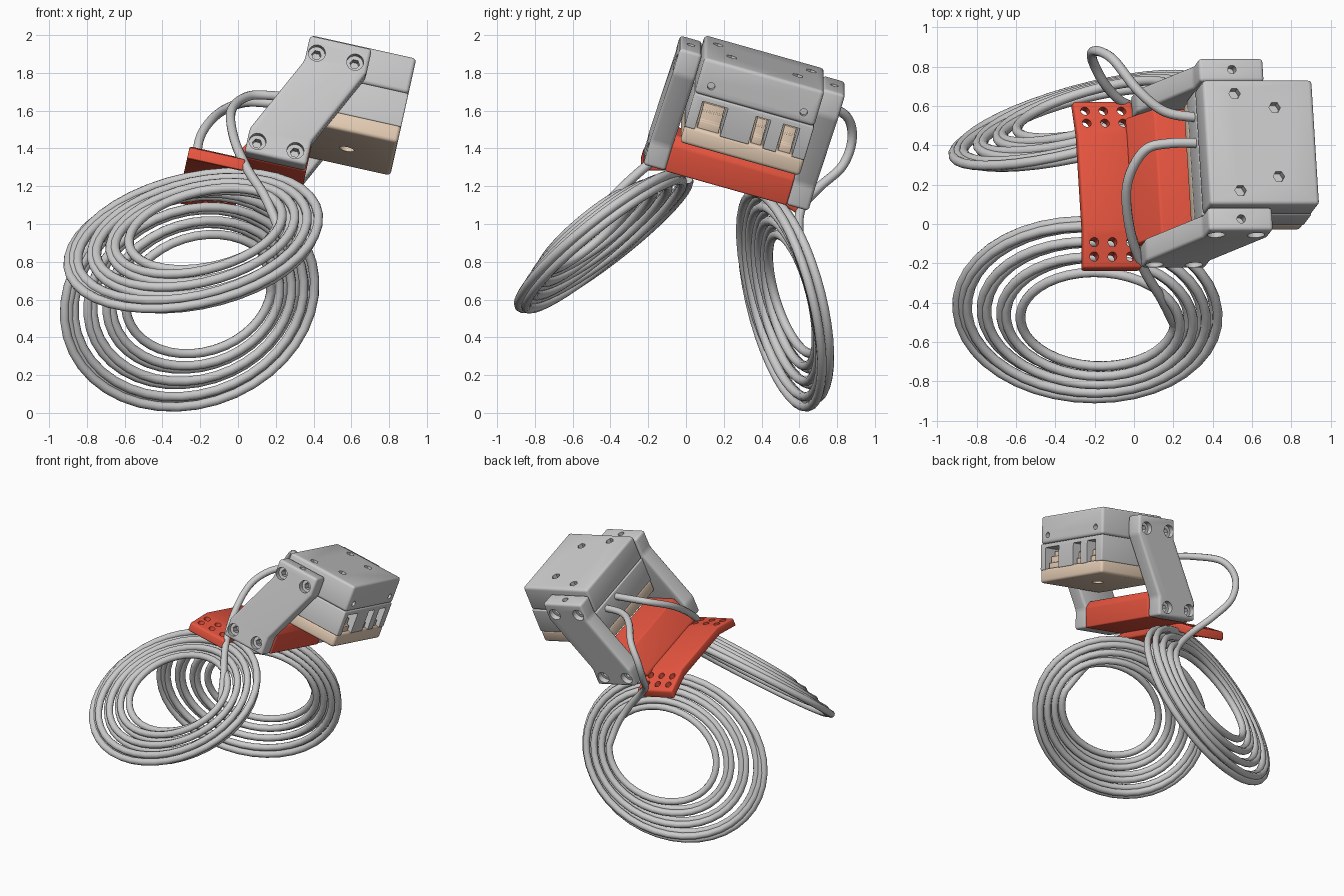
import bpy, bmesh, math
from mathutils import Vector, Matrix

if "Cube" in bpy.data.objects:
    bpy.data.objects.remove(bpy.data.objects["Cube"])

# Tilted frame of the whole assembly: local axes u (forward), w (sideways), v (up)
U = Vector((.976, 0, -.217)).normalized()
V = U.cross(Vector((-.06, .96, -.27))).normalized()
W = V.cross(U)
M = Matrix.Translation((.647, .417, 1.853)) @ Matrix((U, W, V)).transposed().to_4x4()


def material(name, rgb):
    m = bpy.data.materials.new(name)
    m.diffuse_color = (*rgb, 1)
    m.use_nodes = True
    m.node_tree.nodes["Principled BSDF"].inputs["Base Color"].default_value = m.diffuse_color
    return m


RED = material("red", (.80, .09, .05))
TAN = material("tan", (.80, .62, .47))


def place(axis, a, b, c):
    return ((c, a, b), (a, c, b), (a, b, c))[axis]


def add_prism(bm, pts, axis, lo, hi):
    lower = [bm.verts.new(place(axis, a, b, lo)) for a, b in pts]
    upper = [bm.verts.new(place(axis, a, b, hi)) for a, b in pts]
    bm.faces.new(lower)
    bm.faces.new(upper[::-1])
    n = len(pts)
    for i in range(n):
        j = (i + 1) % n
        bm.faces.new((lower[i], upper[i], upper[j], lower[j]))


def finish(name, bm, mat=None):
    bmesh.ops.recalc_face_normals(bm, faces=bm.faces)
    me = bpy.data.meshes.new(name)
    bm.to_mesh(me)
    bm.free()
    ob = bpy.data.objects.new(name, me)
    bpy.context.collection.objects.link(ob)
    ob.matrix_world = M
    if mat:
        me.materials.append(mat)
    return ob


def bake(ob):
    bpy.context.view_layer.update()
    dg = bpy.context.evaluated_depsgraph_get()
    me = bpy.data.meshes.new_from_object(ob.evaluated_get(dg))
    ob.modifiers.clear()
    ob.data = me
    for p in me.polygons:
        p.use_smooth = True
    me.set_sharp_from_angle(angle=math.radians(35))


def prism(name, pts, axis, lo, hi, mat=None, bevel=.015):
    bm = bmesh.new()
    add_prism(bm, pts, axis, lo, hi)
    ob = finish(name, bm, mat)
    if bevel:
        b = ob.modifiers.new("bevel", 'BEVEL')
        b.width, b.segments, b.limit_method, b.angle_limit = bevel, 3, 'ANGLE', math.radians(25)
    bake(ob)
    return ob


def rect(a0, a1, b0, b1):
    return [(a0, b0), (a1, b0), (a1, b1), (a0, b1)]


def circle(a, b, r, n=20):
    return [(a + r * math.cos(2 * math.pi * i / n), b + r * math.sin(2 * math.pi * i / n)) for i in range(n)]


def cut(ob, shapes, axis, lo, hi):
    bm = bmesh.new()
    for s in shapes:
        add_prism(bm, s, axis, lo, hi)
    cutter = finish("cutter", bm)
    cutter.hide_render = True
    mod = ob.modifiers.new("cut", 'BOOLEAN')
    mod.operation, mod.solver, mod.object = 'DIFFERENCE', 'EXACT', cutter
    bake(ob)
    bpy.data.objects.remove(cutter)


# Housing: cover, slotted lower shell and tan base
cover = prism("housing_cover", rect(-.285, .285, -.33, .33), 2, -.2, 0, bevel=.02)
cut(cover, [circle(u, s * w, .03, 6) for u, w in ((-.123, .256), (.081, .182)) for s in (-1, 1)], 2, -.05, .05)
cut(cover, [circle(s * .255, -.14, .02) for s in (-1, 1)], 0, .25, .35)
shell = prism("housing_shell", rect(-.285, .285, -.33, .33), 2, -.39, -.2, bevel=.008)
slots = ((-.275, -.135), (.02, .1), (.17, .26))
cut(shell, [rect(a, b, -.41, -.23) for a, b in slots], 0, .1, .35)
base = prism("housing_base", rect(-.285, .285, -.33, .33), 2, -.48, -.38, TAN, .02)
cut(base, [circle(.03, 0, .04)], 2, -.5, -.43)

# Tan connectors inside the slots
for i, (a, b) in enumerate(slots):
    prism(f"connector_{i}", [(.08, -.39), (.26, -.39), (.26, -.34), (.24, -.335), (.24, -.29),
                             (.21, -.285), (.21, -.25), (.08, -.25)], 1, a + .012, b - .012, TAN, .004)

# Two slanted side arms with counterbored bolt holes
arm = [(-.29, -.04), (.045, -.04), (.045, -.18), (-.16, -.61),
       (-.16, -.745), (-.495, -.745), (-.495, -.61), (-.29, -.18)]
bolts = ((-.235, -.13), (-.027, -.133), (-.44, -.676), (-.234, -.68))
for s, side in ((-1, "near"), (1, "far")):
    ob = prism(f"side_arm_{side}", arm, 1, *sorted((s * .333, s * .455)), bevel=.018)
    cut(ob, [circle(u, v, .045) for u, v in bolts], 1, *sorted((s * .415, s * .5)))
    cut(ob, [circle(u, v, .026, 6) for u, v in bolts], 1, *sorted((s * .36, s * .5)))
    cut(ob, [circle(-.12, s * .395, .022)], 2, -.1, 0)

# Red mounting block with a ramp, and the folded flange with cable holes
prism("mount_block", [(-.155, -.745), (-.155, -.6), (-.19, -.55), (-.42, -.55),
                      (-.53, -.72), (-.53, -.745)], 1, -.335, .335, RED, .01)
flange = prism("mount_flange", [(-.44, -.785), (-.25, -.725), (.25, -.725), (.44, -.785), (.44, -.85),
                                (.25, -.79), (-.25, -.79), (-.44, -.85)], 0, -.785, -.48, RED, .012)
cut(flange, [circle(u, s * w, .023, 14) for u in (-.73, -.635, -.54) for w in (.315, .385) for s in (-1, 1)],
    2, -.9, -.6)


def smooth_path(pts, steps=8):
    # Catmull-Rom through the given points
    out = []
    p = [pts[0]] + pts + [pts[-1]]
    for i in range(1, len(p) - 2):
        a, b, c, d = p[i - 1:i + 3]
        for k in range(steps):
            t = k / steps
            out.append(.5 * (2 * b + (c - a) * t + (2 * a - 5 * b + 4 * c - d) * t * t
                             + (3 * b - a - 3 * c + d) * t ** 3))
    return out


def cable(name, lead, inner, outer, P, Q):
    # Lead from the housing, then an oval spiral from inner to outer turn
    inner, outer, P, Q = map(Vector, (inner, outer, P, Q))
    N = P.cross(Q).normalized()
    turns, coil = 7.75, []
    for i in range(int(turns * 40) + 1):
        t = i / 40
        f = min(1, (t - .75 * math.sin(math.pi * t) / math.pi) / (turns - 1))
        th = 2 * math.pi * t + .1
        off = .025 * math.cos(math.pi * t) * N
        coil.append(inner.lerp(outer, f) + off + (.58 + .42 * f) * math.cos(th) * P
                    + (.54 + .46 * f) * math.sin(th) * Q)
    path = smooth_path([Vector(p) for p in lead] + [coil[0]]) + coil
    cu = bpy.data.curves.new(name, 'CURVE')
    cu.dimensions = '3D'
    cu.bevel_depth, cu.bevel_resolution, cu.use_fill_caps = .025, 3, True
    sp = cu.splines.new('POLY')
    sp.points.add(len(path) - 1)
    for q, p in zip(sp.points, path):
        q.co = (*p, 1)
    sp.use_smooth = True
    bpy.context.collection.objects.link(bpy.data.objects.new(name, cu))


# Coiled cables: lead points, inner and outer ring centres, ring half-axes
cable("cable_near", [(.36, .41, 1.66), (.18, .41, 1.68), (.05, .37, 1.675), (-.035, .2, 1.6),
                     (-.02, -.03, 1.45), (.05, -.23, 1.29), (.14, -.38, 1.15)],
      (-.18, -.495, .97), (-.235, -.435, .9), (.665, -.02, .11), (0, -.44, -.343))
cable("cable_far", [(.34, .54, 1.62), (.16, .57, 1.64), (.02, .68, 1.64), (-.11, .84, 1.58),
                    (-.2, .88, 1.46), (-.21, .83, 1.31), (-.14, .70, 1.19), (-.04, .61, 1.08),
                    (.08, .6, .93), (.15, .64, .79)],
      (-.2, .58, .62), (-.26, .515, .605), (.66, .16, .08), (0, .16, -.564))
